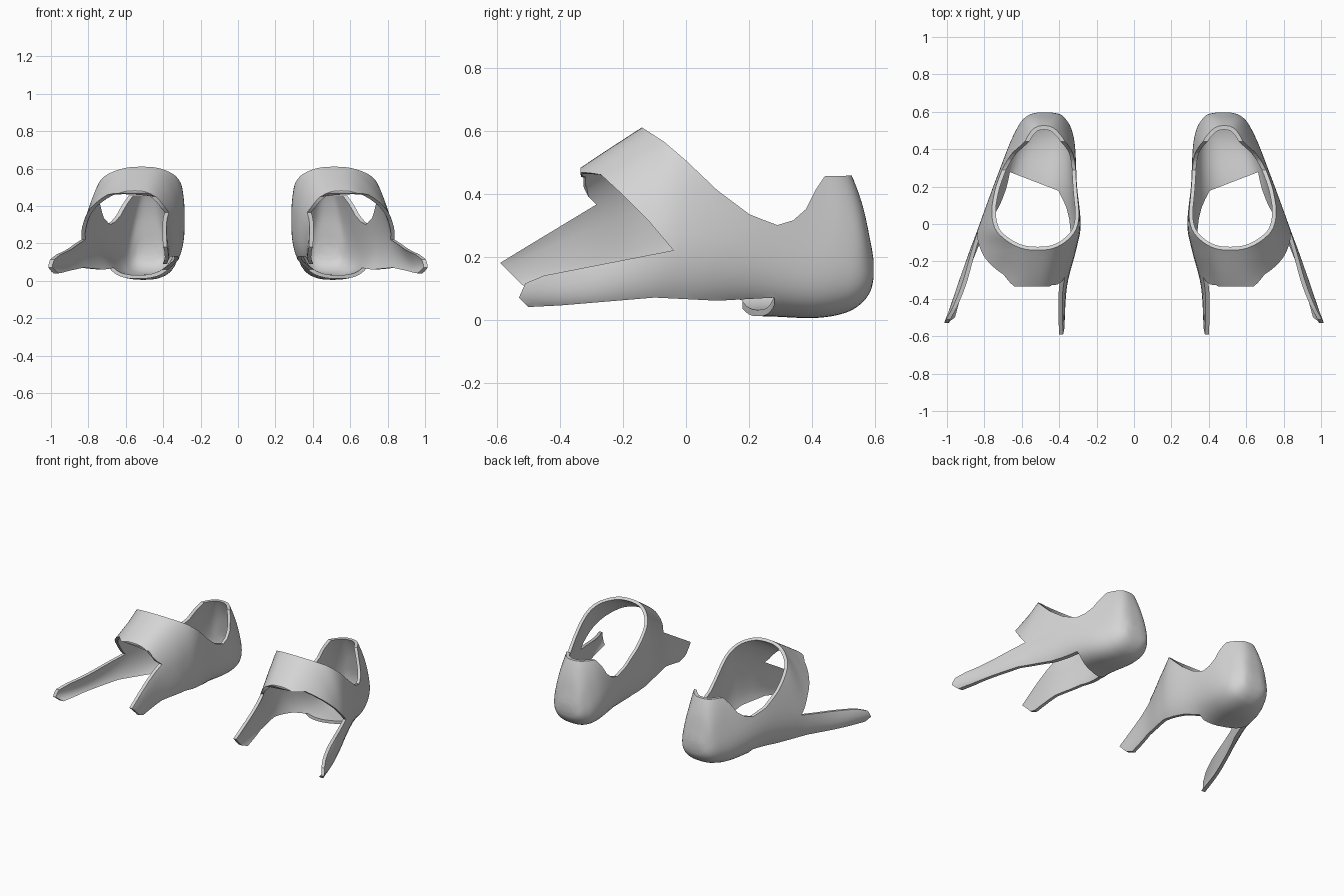
import bpy, bmesh, math
from mathutils import Vector

cube = bpy.data.objects.get("Cube")
if cube:
    bpy.data.objects.remove(cube, do_unlink=True)

grey = bpy.data.materials.new("light grey")
grey.use_nodes = True
colour = (0.66, 0.66, 0.66, 1)
grey.diffuse_color = colour
grey.node_tree.nodes["Principled BSDF"].inputs["Base Color"].default_value = colour


def make_object(name, rings):
    """Skin a list of equal rings into a closed body."""
    bm = bmesh.new()
    loops = [[bm.verts.new(p) for p in ring] for ring in rings]
    count = len(loops[0])
    for a, b in zip(loops, loops[1:]):
        for i in range(count):
            j = (i + 1) % count
            bm.faces.new((a[i], a[j], b[j], b[i]))
    bm.faces.new(loops[0])
    bm.faces.new(loops[-1])
    bmesh.ops.recalc_face_normals(bm, faces=bm.faces)
    mesh = bpy.data.meshes.new(name)
    bm.to_mesh(mesh)
    bm.free()
    obj = bpy.data.objects.new(name, mesh)
    bpy.context.collection.objects.link(obj)
    return obj


def catmull(a, b, c, d, t):
    return 0.5 * (2 * b + (c - a) * t + (2 * a - 5 * b + 4 * c - d) * t * t
                  + (3 * b - a - 3 * c + d) * t ** 3)


def section(station, sides=56, power=2.6):
    """Rounded trapezoid hoop across the foot."""
    y, inner, outer, low, high, top_inner, top_outer = station
    ring = []
    for k in range(sides):
        angle = math.tau * k / sides
        c, s = math.cos(angle), math.sin(angle)
        u = math.copysign(abs(c) ** (2 / power), c) / 2 + 0.5
        v = math.copysign(abs(s) ** (2 / power), s) / 2 + 0.5
        left = inner + (top_inner - inner) * v
        right = outer + (top_outer - outer) * v
        ring.append((left + (right - left) * u, y, low + (high - low) * v))
    return ring


# Foot form: y, inner x, outer x, bottom z, top z, inner x and outer x at top
stations = [
    (-.7, .37, 1.13, -.02, .24, .38, 1.0),
    (-.55, .36, 1.085, -.02, .33, .385, .92),
    (-.33, .34, 1.045, -.02, .485, .38, .72),
    (-.14, .30, .96, -.02, .61, .32, .71),
    (0, .28, .885, -.02, .70, .29, .72),
    (.2, .285, .80, .01, .70, .33, .67),
    (.4, .28, .73, .005, .62, .37, .57),
    (.5, .295, .67, .02, .505, .40, .56),
    (.555, .335, .62, .05, .38, .405, .56),
    (.585, .38, .57, .09, .25, .41, .54),
    (.595, .43, .52, .13, .19, .44, .52),
]
padded = [stations[0]] + stations + [stations[-1]]
rings = []
for i in range(len(stations) - 1):
    for step in range(6):
        rings.append(section([catmull(*q, step / 6) for q in zip(*padded[i:i + 4])]))
rings.append(section(stations[-1]))
shell = make_object("left_foot_shell", rings)

# Side outlines: the shared ankle rim, then the two prong outlines
rim = [(-.34, .8), (-.14, .8), (-.14, .61), (-.07, .565), (0, .505), (.1, .41),
       (.2, .335), (.25, .315), (.29, .3), (.34, .315), (.38, .35), (.41, .41),
       (.44, .455), (.65, .46), (.65, -.1)]
outer_prong = [(.29, -.1), (.28, .07), (.1, .06), (-.1, .07), (-.4, .045),
               (-.5, .04), (-.53, .07), (-.51, .115), (-.45, .14), (-.04, .22),
               (-.12, .315), (-.2, .395), (-.27, .46), (-.335, .47)]
inner_prong = [(.18, -.1), (.18, .06), (.08, .095), (-.1, .13), (-.3, .13),
               (-.47, .09), (-.52, .11), (-.59, .18), (-.5, .235), (-.285, .365),
               (-.31, .39), (-.325, .42), (-.333, .45), (-.335, .47)]
layers = [(.1, inner_prong), (.41, inner_prong), (.67, outer_prong), (1.3, outer_prong)]
cutter = make_object("outline_cutter",
                     [[(x, y, z) for y, z in prong + rim] for x, prong in layers])
cutter.hide_render = True

# Hollow the form and trim it to the outline
wall = shell.modifiers.new("wall", 'SOLIDIFY')
wall.thickness = 0.02
wall.offset = -1
trim = shell.modifiers.new("trim", 'BOOLEAN')
trim.operation = 'INTERSECT'
trim.solver = 'EXACT'
trim.object = cutter
bpy.context.view_layer.update()
graph = bpy.context.evaluated_depsgraph_get()
mesh = bpy.data.meshes.new_from_object(shell.evaluated_get(graph))
shell.modifiers.clear()
shell.data = mesh
bpy.data.objects.remove(cutter, do_unlink=True)
mesh.materials.clear()
mesh.materials.append(grey)

# Mirrored partner
partner = bpy.data.objects.new("right_foot_shell", mesh.copy())
bpy.context.collection.objects.link(partner)
bm = bmesh.new()
bm.from_mesh(partner.data)
bmesh.ops.scale(bm, vec=Vector((-1, 1, 1)), verts=bm.verts)
bmesh.ops.reverse_faces(bm, faces=bm.faces)
bm.to_mesh(partner.data)
bm.free()

for obj in (shell, partner):
    bpy.ops.object.select_all(action='DESELECT')
    obj.select_set(True)
    bpy.context.view_layer.objects.active = obj
    bpy.ops.object.shade_smooth_by_angle(angle=math.radians(35))
